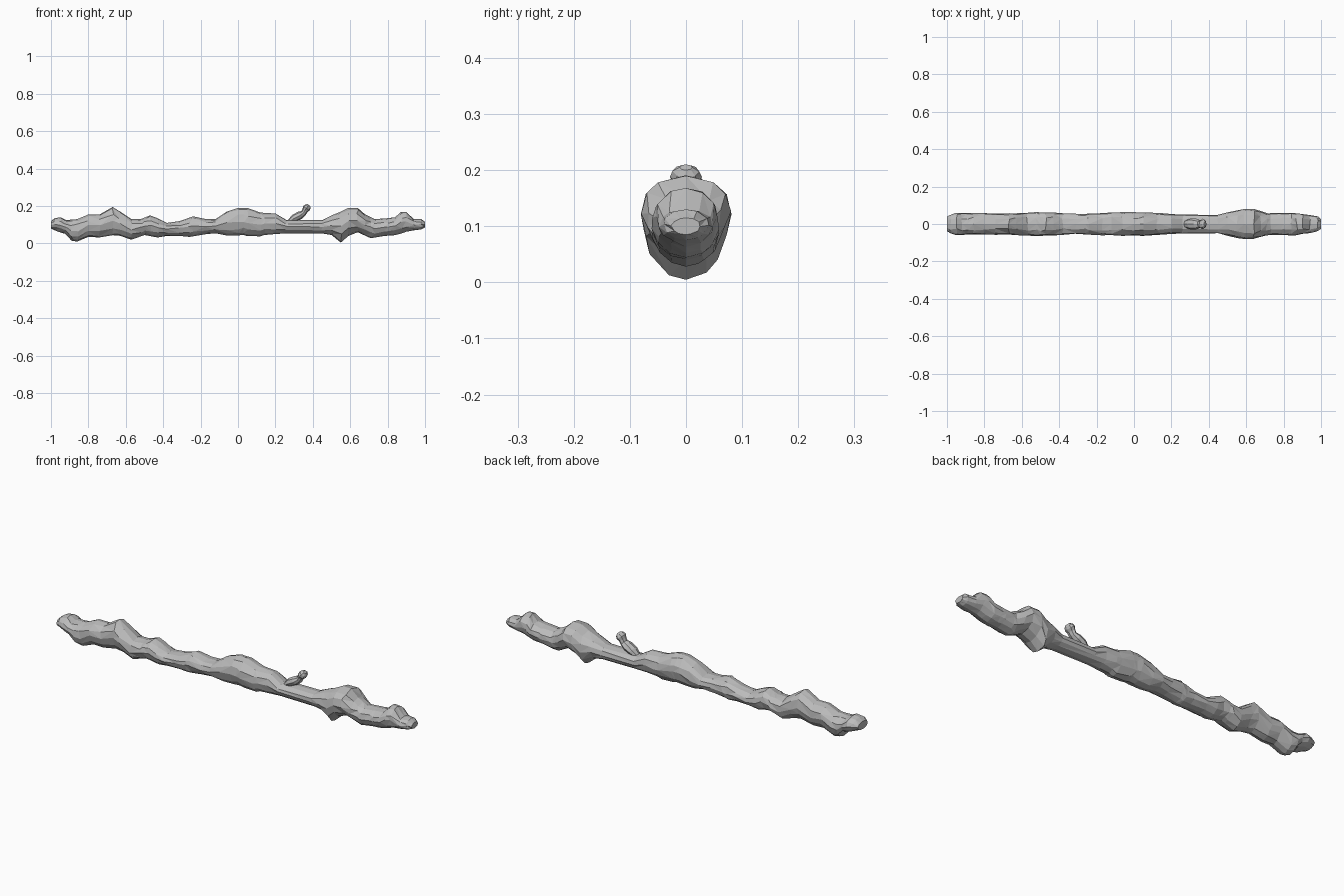
import bpy
import bmesh
import math
import random
from mathutils import Vector

random.seed(4)
cube = bpy.data.objects.get("Cube")
if cube:
    bpy.data.objects.remove(cube)

# One flat grey for the bark
bark = bpy.data.materials.new("grey bark")
bark.use_nodes = True
colour = (0.5, 0.5, 0.5, 1)
bark.diffuse_color = colour
bark.node_tree.nodes["Principled BSDF"].inputs["Base Color"].default_value = colour


def loft(name, rings):
    """Join closed rings of points into a capped, flat-faceted tube."""
    bm = bmesh.new()
    loops = [[bm.verts.new(p) for p in ring] for ring in rings]
    sides = len(loops[0])
    for a, b in zip(loops, loops[1:]):
        for j in range(sides):
            k = (j + 1) % sides
            # Alternate the diagonals for an irregular, chipped surface
            if random.random() < 0.5:
                bm.faces.new((a[j], a[k], b[k]))
                bm.faces.new((a[j], b[k], b[j]))
            else:
                bm.faces.new((a[j], a[k], b[j]))
                bm.faces.new((a[k], b[k], b[j]))
    bm.faces.new(loops[0])
    bm.faces.new(loops[-1])
    bmesh.ops.recalc_face_normals(bm, faces=bm.faces[:])
    mesh = bpy.data.meshes.new(name)
    bm.to_mesh(mesh)
    bm.free()
    mesh.materials.append(bark)
    obj = bpy.data.objects.new(name, mesh)
    bpy.context.collection.objects.link(obj)
    return obj


def wobble(amount):
    return random.uniform(-amount, amount)


def interpolate(table, x):
    for (x0, v0), (x1, v1) in zip(table, table[1:]):
        if x <= x1:
            return v0 + (v1 - v0) * (x - x0) / (x1 - x0)
    return table[-1][1]


# Knobbly outline along the stick, in hundredths: upper edge, lower edge, half width
upper = [(-100, 12), (-98, 13.5), (-95, 14), (-92, 12.5), (-86, 13), (-80, 15.5),
         (-74, 15.5), (-67, 19.5), (-63, 17), (-57, 13), (-52, 13), (-47, 15),
         (-43, 13.5), (-38, 11), (-31, 12), (-24, 14.5), (-17, 13), (-12, 13),
         (-6, 17), (0, 19), (5, 19), (12, 16.5), (20, 16), (26, 12.5), (45, 12.5),
         (50, 15), (55, 17), (60, 19.6), (64, 19), (68, 15.5), (73, 13), (80, 13.5),
         (84, 14), (87, 16.8), (90, 16.8), (94, 13), (98, 13), (100, 11.5)]
lower = [(-100, 8), (-97, 6.5), (-92, 5), (-89, 1.5), (-86, 1), (-80, 3.5),
         (-75, 3), (-68, 4.5), (-62, 4), (-57, 2), (-50, 4.5), (-42, 3), (-36, 4.5),
         (-26, 3.5), (-17, 5), (-11, 5.5), (-5, 4), (3, 4.5), (9, 2.8), (14, 4.5),
         (25, 5.5), (33, 4.5), (44, 5.5), (50, 4.5), (53, 1), (56, 0.2), (59, 4),
         (64, 6), (71, 2.8), (78, 4), (85, 4.5), (92, 7), (97, 7), (100, 8.5)]
width = [(-100, 4), (-96, 5.8), (-70, 5.4), (-53, 6.3), (-40, 5.8), (-30, 5.1),
         (-8, 6.2), (8, 6), (24, 5), (40, 4), (50, 6), (58, 8), (65, 7.8),
         (71, 5.8), (86, 5.8), (93, 5), (98, 4), (100, 2.5)]

# Main stick: egg-shaped rings, with a point kept on the ridge and the keel
SIDES = 12
stations = sorted({x for x, _ in upper} | {x for x, _ in lower if x % 4 > 1})
stations = [x for i, x in enumerate(stations)
            if i == 0 or x - stations[i - 1] > 1]
rings = []
for x in stations:
    top, bottom, half = (interpolate(t, x) for t in (upper, lower, width))
    middle = (top + bottom) / 2
    end = abs(x) == 100
    ring = []
    for j in range(SIDES):
        edge = j % (SIDES // 2) == 0
        angle = math.tau * j / SIDES + (0 if edge else wobble(0.1))
        shift = 0 if end or edge else wobble(0.6)
        # Knobs narrow towards the underside
        squeeze = 1 + 0.08 * math.cos(angle)
        ring.append(Vector((x + shift,
                            half * squeeze * math.sin(angle) * 1.02 + (0 if edge else wobble(0.2)),
                            middle + (top - bottom) / 2 * math.cos(angle))) / 100)
    rings.append(ring)
loft("stick", rings)

# Broken side twig: a low knuckle, a pinched neck and a small rounded tip
twig = [(27, 11, 1.6), (30, 13.4, 2.6), (33, 15, 2.7), (35, 16.2, 2),
        (35.8, 17.6, 2), (36.6, 18.8, 2.6), (37.4, 19.8, 2.2), (38, 20.5, 1)]
rings = []
for i, (x, z, radius) in enumerate(twig):
    before, after = twig[max(i - 1, 0)], twig[min(i + 1, len(twig) - 1)]
    along = Vector((after[0] - before[0], 0, after[1] - before[1])).normalized()
    side = Vector((0, 1, 0))
    out = along.cross(side)
    ring = []
    for j in range(8):
        angle = math.tau * j / 8 + wobble(0.1)
        ring.append((Vector((x, 0, z)) + radius * (1.1 * math.sin(angle) * side
                                                   + 0.8 * math.cos(angle) * out)) / 100)
    rings.append(ring)
loft("side_twig", rings)
